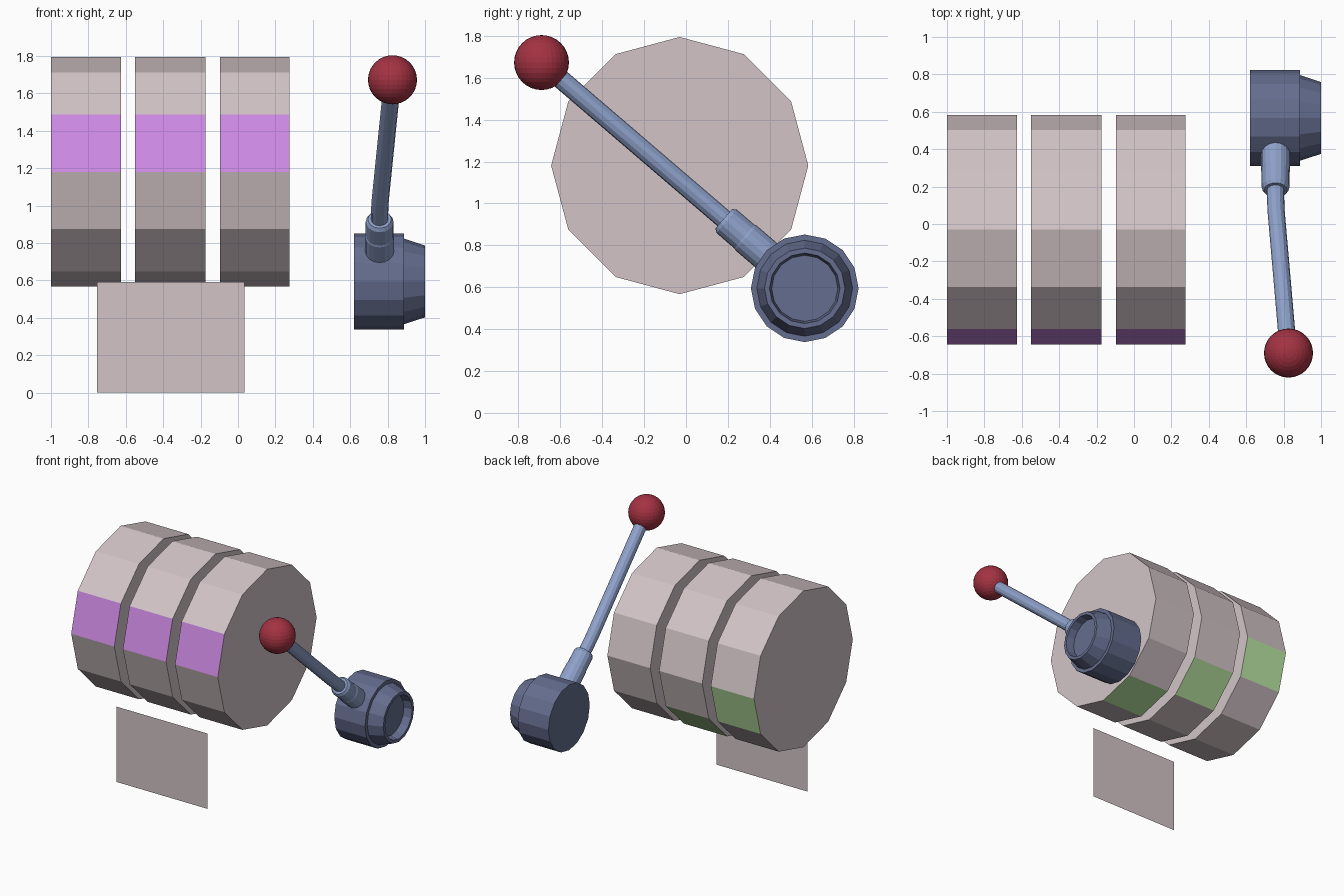
import bpy, bmesh, math
from mathutils import Vector

if "Cube" in bpy.data.objects:
    bpy.data.objects.remove(bpy.data.objects["Cube"])


def mat(name, r, g, b):
    lin = [((c / 255 + 0.055) / 1.055) ** 2.4 for c in (r, g, b)]
    m = bpy.data.materials.new(name)
    m.diffuse_color = (*lin, 1)
    m.use_nodes = True
    m.node_tree.nodes["Principled BSDF"].inputs["Base Color"].default_value = m.diffuse_color
    return m


PALE = mat("pale_pink_grey", 210, 196, 199)
PURPLE = mat("purple", 207, 139, 230)
GREEN = mat("green", 188, 232, 165)
SLATE = mat("slate_blue", 100, 109, 142)
STEEL = mat("light_steel_blue", 142, 161, 202)
RED = mat("red", 164, 50, 66)


def finish(bm, name, mats):
    bmesh.ops.recalc_face_normals(bm, faces=bm.faces)
    me = bpy.data.meshes.new(name)
    bm.to_mesh(me)
    bm.free()
    for m in mats:
        me.materials.append(m)
    ob = bpy.data.objects.new(name, me)
    bpy.context.collection.objects.link(ob)
    return ob


def turned(name, origin, axis, profile, sides, mats, color=None):
    """Closed turned part; profile holds (distance along axis, radius)."""
    bm = bmesh.new()
    axis = Vector(axis).normalized()
    u = Vector((1, 0, 0)) if abs(axis.x) < 0.5 else Vector((0, 1, 0))
    v = axis.cross(u)
    rings = []
    for d, r in profile:
        rings.append([bm.verts.new(Vector(origin) + axis * d + r * (
            u * math.cos(2 * math.pi * i / sides) + v * math.sin(2 * math.pi * i / sides)))
            for i in range(sides)])
    for a, b in zip(rings, rings[1:]):
        for i in range(sides):
            j = (i + 1) % sides
            f = bm.faces.new((a[i], a[j], b[j], b[i]))
            if color:
                f.material_index = color(i)
    bm.faces.new(rings[0])
    bm.faces.new(rings[-1])
    return finish(bm, name, mats)


# Three twelve-sided reels: purple front facet, green facet stepping round the back
for n, (x0, x1) in enumerate([(-1.0, -0.625), (-0.55, -0.175), (-0.097, 0.275)]):
    turned(f"reel_{n + 1}", (0, -0.03, 1.181), (1, 0, 0), [(x0, 0.614), (x1, 0.614)], 12,
           [PALE, PURPLE, GREEN],
           lambda i, n=n: 1 if i == 5 else 2 if i == 11 - n else 0)

# Thin upright panel below the reels
bm = bmesh.new()
bm.faces.new([bm.verts.new((x, -0.43, z)) for x, z in
              ((-0.755, 0), (0.035, 0), (0.035, 0.592), (-0.755, 0.592))])
finish(bm, "front_panel", [PALE])

# Lever hub with a tapered collar and a recessed end
HUB = Vector((0, 0.567, 0.595))
turned("lever_hub", HUB, (1, 0, 0),
       [(0.62, 0.257), (0.887, 0.257), (0.887, 0.229), (1.0, 0.192), (1.0, 0.168), (0.935, 0.158)],
       16, [SLATE])

# Lever sleeve with a bevelled lip
BALL = Vector((0.826, -0.69, 1.673))
d = BALL - HUB
d.x = 0
length = d.length
d.normalize()
base = HUB + Vector((0.757, 0, 0))
turned("lever_sleeve", base, d,
       [(0.18, 0.078), (0.37, 0.078), (0.38, 0.074), (0.49, 0.074), (0.51, 0.062)], 16, [STEEL])

# Bent lever shaft
cu = bpy.data.curves.new("lever_shaft", 'CURVE')
cu.dimensions = '3D'
cu.bevel_depth = 0.046
cu.bevel_resolution = 4
cu.use_fill_caps = True
pts = [(0.45, 0), (0.57, 0), (0.66, 0.003), (0.75, 0.009), (length, 0.069)]
sp = cu.splines.new('POLY')
sp.points.add(len(pts) - 1)
for p, (t, dx) in zip(sp.points, pts):
    p.co = (*(base + d * t + Vector((dx, 0, 0))), 1)
sp.use_smooth = False
cu.materials.append(STEEL)
bpy.context.collection.objects.link(bpy.data.objects.new("lever_shaft", cu))

# Ball grip
bm = bmesh.new()
bmesh.ops.create_uvsphere(bm, u_segments=32, v_segments=16, radius=0.131)
bmesh.ops.translate(bm, verts=bm.verts, vec=BALL)
finish(bm, "ball_grip", [RED])
